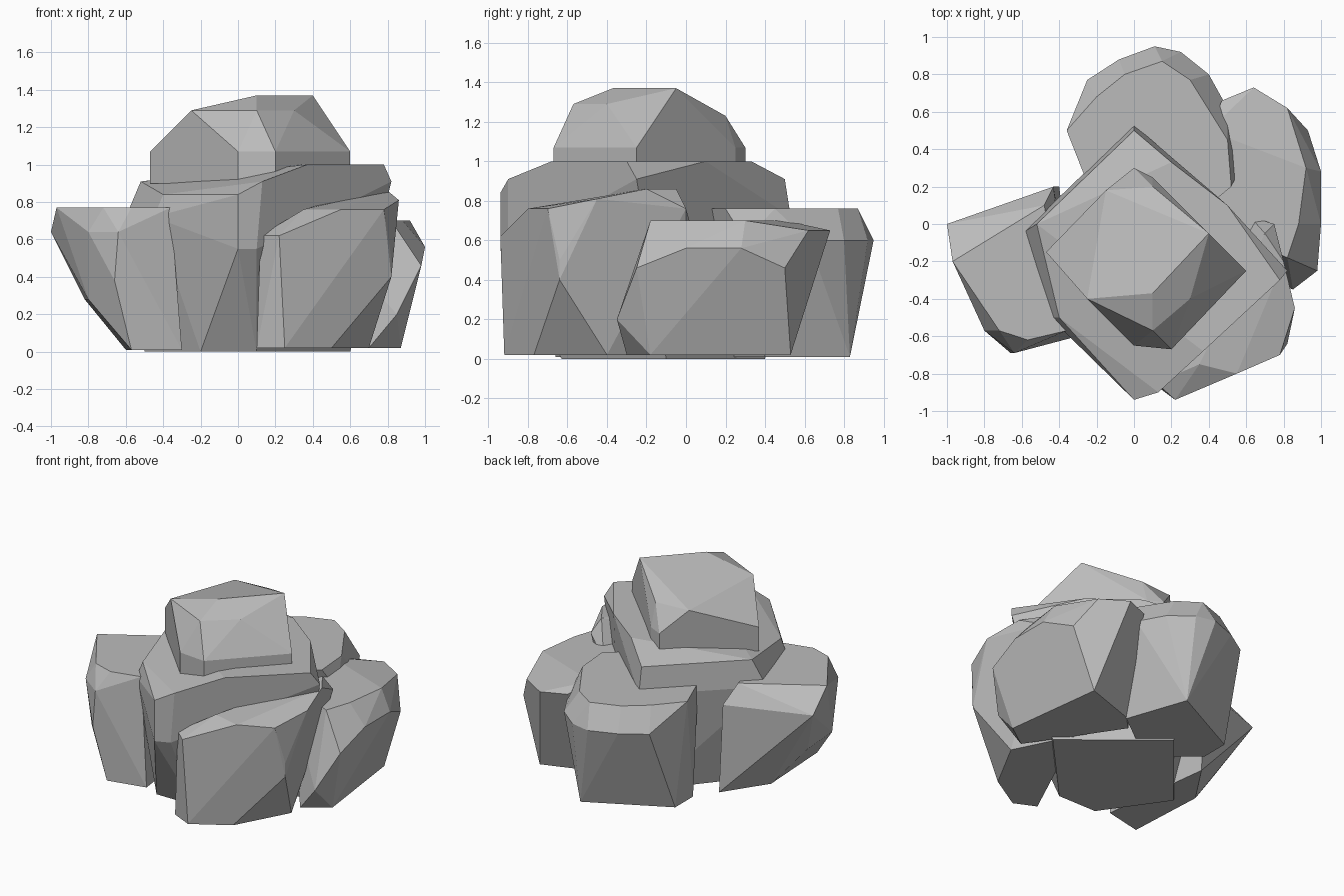
import bpy
import bmesh
from math import radians

# Remove only the default object
default_object = bpy.data.objects.get("Cube")
if default_object:
    bpy.data.objects.remove(default_object, do_unlink=True)

# One plain stone colour for every boulder
GREY = (0.5, 0.5, 0.5, 1)
stone = bpy.data.materials.new("grey_stone")
stone.use_nodes = True
stone.diffuse_color = GREY
shader = next(node for node in stone.node_tree.nodes if node.type == "BSDF_PRINCIPLED")
shader.inputs["Base Color"].default_value = GREY
shader.inputs["Roughness"].default_value = 0.9


def ring(outline, *heights):
    """Corners of one outline, repeated at each height to give an upright wall."""
    return [(x, y, height) for height in heights for x, y in outline]


def make_boulder(name, *rings):
    """Chiselled convex stone wrapped around its rings, from the foot to the crown."""
    bm = bmesh.new()
    for corners in rings:
        for corner in corners:
            bm.verts.new(corner)
    bmesh.ops.convex_hull(bm, input=list(bm.verts))

    # Drop corners that ended up inside the stone
    buried = [vert for vert in bm.verts if not vert.link_faces]
    bmesh.ops.delete(bm, geom=buried, context="VERTS")

    # Merge nearly coplanar triangles into broad chiselled facets
    bmesh.ops.dissolve_limit(bm, angle_limit=radians(7),
                             verts=list(bm.verts), edges=list(bm.edges))
    bmesh.ops.recalc_face_normals(bm, faces=list(bm.faces))

    # Faces stay flat shaded so every facet reads clearly
    mesh = bpy.data.meshes.new(name)
    bm.to_mesh(mesh)
    bm.free()
    mesh.materials.append(stone)
    boulder = bpy.data.objects.new(name, mesh)
    bpy.context.scene.collection.objects.link(boulder)


# Small boulder resting on top of the pile
make_boulder(
    "top_boulder",
    ring([(-.47, -.15), (0, -.65), (.2, -.67), (.6, -.25), (.1, .25), (0, .3)], .9, 1.07),
    ring([(.1, .2), (-.15, .18)], 1.23),
    ring([(-.25, -.4), (.1, -.57), (.3, -.4)], 1.29),
    ring([(.1, -.37), (.4, -.05)], 1.37),
)

# Large block in the middle that carries the top boulder
make_boulder(
    "centre_boulder",
    ring([(-.5, -.2), (-.2, -.63), (.1, -.63), (.6, -.1), (0, .4)], 0),
    ring([(0, -.94), (.1, -.9)], .55),
    ring([(-.6, -.05), (-.45, -.5), (0, .53)], .72),
    ring([(-.4, -.5), (0, -.94), (.8, -.25)], .84),
    ring([(-.52, 0), (.13, -.9), (.82, -.25), (0, .5)], .91),
    ring([(.37, -.68), (.78, -.3), (.5, .1), (.2, .33)], 1),
)

# Slab leaning on the front left of the block
make_boulder(
    "front_boulder",
    ring([(.1, -.85), (.25, -.92), (.5, -.77), (.7, -.4), (.5, 0)], .02),
    ring([(.82, -.64)], .4, .5),
    ring([(.12, -.85), (.22, -.94), (.62, .04)], .62),
    ring([(.35, -.75), (.55, -.8), (.78, -.7), (.75, 0)], .76),
    ring([(.86, -.45)], .81),
    ring([(.8, -.2), (.7, -.05)], .86),
)

# Undercut stone on the right
make_boulder(
    "right_boulder",
    ring([(-.3, -.6), (-.57, -.66), (-.6, -.1), (-.4, .2)], .01),
    ring([(-.8, -.5), (-.82, -.2)], .28),
    ring([(-.66, -.69)], .38),
    ring([(-1, 0), (-.8, -.57), (-.64, -.69), (-.43, .2)], .64),
    ring([(-.97, -.2), (-.72, -.57), (-.57, -.62), (-.36, -.57), (-.48, .1)], .77),
)

# Broad stone at the back left
make_boulder(
    "left_boulder",
    ring([(.7, -.3), (.87, -.18), (.78, .53), (.4, .4), (.3, .3)], .02),
    ring([(.85, -.35)], .2),
    ring([(.98, -.25), (.93, .5)], .46),
    ring([(1, 0), (1, .28)], .56),
    ring([(.64, .73), (.47, .66), (.82, .62)], .65),
    ring([(.82, -.18), (.88, 0), (.92, .3), (.4, .5), (.4, 0)], .7),
)

# Rounded stone at the back
make_boulder(
    "back_boulder",
    ring([(.25, .83), (-.3, .55), (-.3, .35), (.4, .4), (0, .1)], .01),
    ring([(-.25, .77), (-.08, .88), (.11, .95), (.25, .92), (.4, .8),
          (.5, .62), (.57, .3)], .6),
    ring([(-.36, .5), (-.2, .68), (-.05, .8), (.15, .87), (.3, .77), (.5, .45),
          (.52, .2), (.4, .1), (-.25, .22)], .76),
)
